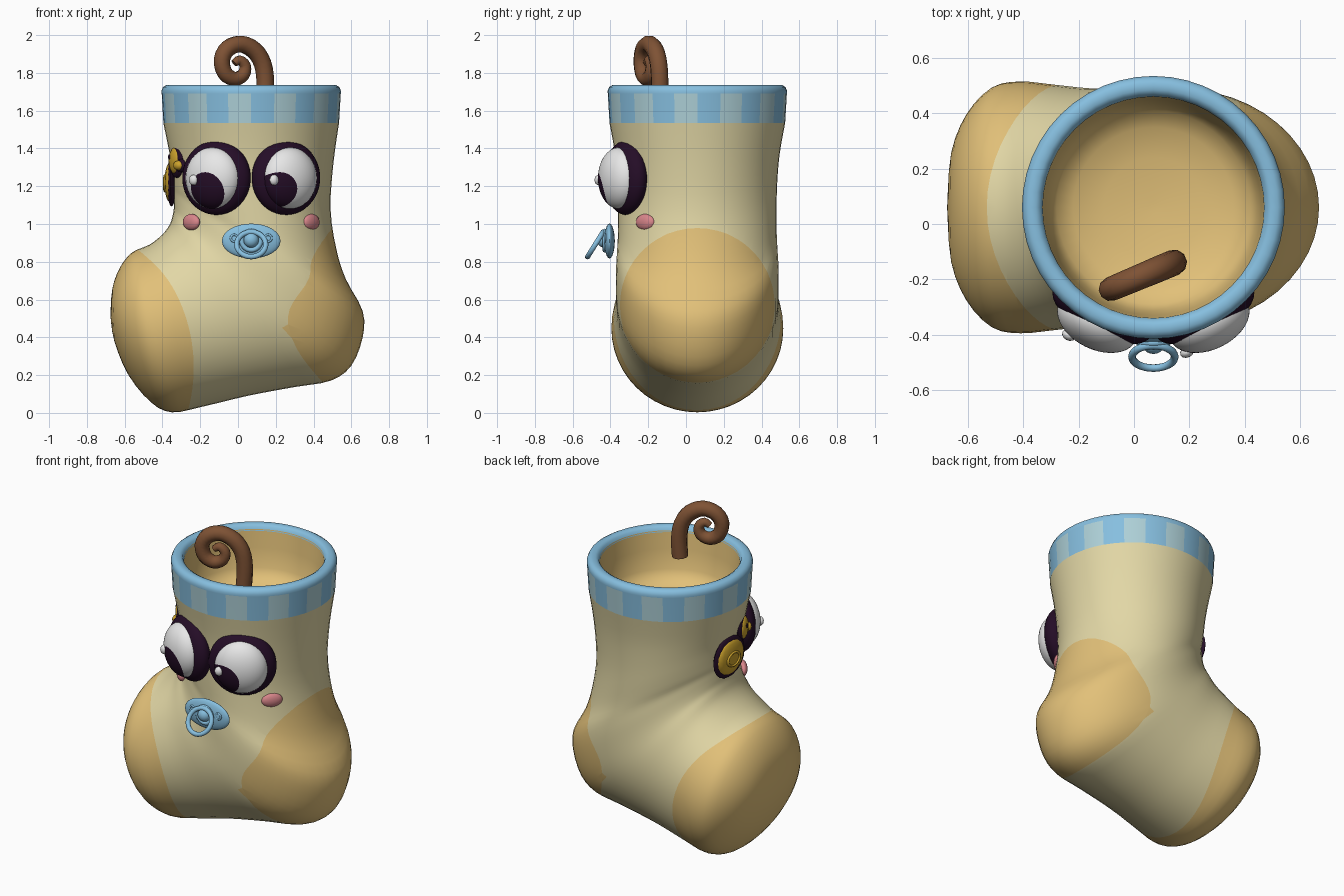
import bpy, bmesh
from math import sin, cos, pi, radians, sqrt
from mathutils import Matrix, Vector

if "Cube" in bpy.data.objects:
    bpy.data.objects.remove(bpy.data.objects["Cube"])

CX, CY = 0.07, 0.06      # axis of the leg
SIDES = 48


def material(name, rgb):
    m = bpy.data.materials.new(name)
    m.diffuse_color = (*rgb, 1)
    m.use_nodes = True
    m.node_tree.nodes["Principled BSDF"].inputs["Base Color"].default_value = m.diffuse_color
    return m


CREAM = material("cream", (0.76, 0.68, 0.38))
OCHRE = material("ochre", (0.76, 0.53, 0.19))
BLUE = material("sky blue", (0.24, 0.52, 0.74))
PALE = material("pale blue", (0.42, 0.63, 0.68))
DARK = material("dark plum", (0.018, 0.004, 0.02))
WHITE = material("white", (0.85, 0.85, 0.85))
PINK = material("pink", (0.70, 0.24, 0.26))
BROWN = material("brown", (0.21, 0.085, 0.035))
GOLD = material("gold", (0.60, 0.36, 0.025))


def finish(bm, name, mats, angle=50):
    bmesh.ops.recalc_face_normals(bm, faces=bm.faces)
    me = bpy.data.meshes.new(name)
    bm.to_mesh(me)
    bm.free()
    ob = bpy.data.objects.new(name, me)
    bpy.context.collection.objects.link(ob)
    for m in mats:
        me.materials.append(m)
    bpy.ops.object.select_all(action='DESELECT')
    ob.select_set(True)
    bpy.context.view_layer.objects.active = ob
    bpy.ops.object.shade_smooth_by_angle(angle=radians(angle))
    return ob


def smooth_rows(rows, n):
    """Catmull-Rom interpolation of tuples."""
    out = []
    for i in range(len(rows) - 1):
        p = [rows[max(0, min(len(rows) - 1, i + k))] for k in (-1, 0, 1, 2)]
        for s in range(n):
            t = s / n
            out.append(tuple(0.5 * (2 * b + (c - a) * t + (2 * a - 5 * b + 4 * c - d) * t * t
                                    + (3 * b - a - 3 * c + d) * t ** 3) for a, b, c, d in zip(*p)))
    return out + [rows[-1]]


def bridge(bm, rings):
    for r0, r1 in zip(rings, rings[1:]):
        for i in range(SIDES):
            j = (i + 1) % SIDES
            bm.faces.new((r0[i], r0[j], r1[j], r1[i]))


def paint(bm, f, index):
    """Cut the mesh along f = 0 and colour the part where f < 0."""
    val = {v: f(v.co) for v in bm.verts}
    new = []
    for e in list(bm.edges):
        v0, v1 = e.verts
        a, b = val[v0], val[v1]
        if a * b < 0:
            new.append(bmesh.utils.edge_split(e, v0, a / (a - b))[1])
    bmesh.ops.connect_verts(bm, verts=new)
    for fc in bm.faces:
        if f(fc.calc_center_median()) < 0:
            fc.material_index = index


# Sock: tilted oval rings from toe to ankle (top x, z, bottom x, z, half width)
rows = [(-.675, .53, -.675, .51, .01), (-.665, .66, -.655, .38, .20), (-.625, .77, -.58, .20, .34),
        (-.56, .85, -.46, .055, .435), (-.47, .89, -.35, .003, .455), (-.40, .945, -.2, .03, .445),
        (-.36, 1.0, .05, .09, .43), (-.345, 1.05, .3, .137, .43), (-.34, 1.08, .49, .17, .43),
        (-.34, 1.11, .60, .25, .43), (-.34, 1.14, .66, .40, .43), (-.34, 1.17, .66, .54, .425),
        (-.342, 1.2, .57, .71, .42), (-.345, 1.25, .52, .87, .42), (-.352, 1.32, .49, 1.08, .422),
        (-.37, 1.41, .505, 1.32, .435), (-.395, 1.535, .535, 1.535, .465)]
bm = bmesh.new()
rings = []
for ax, az, bx, bz, w in smooth_rows(rows, 3):
    ring = []
    for k in range(SIDES):
        t = 2 * pi * k / SIDES
        ring.append(bm.verts.new(((ax + bx) / 2 + (ax - bx) / 2 * cos(t), CY + w * sin(t),
                                  (az + bz) / 2 + (az - bz) / 2 * cos(t))))
    rings.append(ring)
bridge(bm, rings)
bm.faces.new(rings[0])
# heel patch, then toe patch
paint(bm, lambda c: (c.y - CY) ** 2 + (c.z - .57) ** 2 - .41 ** 2 if c.x > .1 else 1, 1)
paint(bm, lambda c: .954 * c.x + .3 * c.z + .248 - .7 * (c.y - CY) ** 2, 1)
finish(bm, "sock_body", [CREAM, OCHRE])


def lathe(name, profile, mats, rule=None):
    bm = bmesh.new()
    rings = [[bm.verts.new((CX + r * cos(2 * pi * k / SIDES), CY + r * sin(2 * pi * k / SIDES), z))
              for k in range(SIDES)] for r, z in profile]
    bridge(bm, rings)
    for i, fc in enumerate(bm.faces):
        if rule:
            fc.material_index = rule(i // SIDES, i % SIDES)
    return bm, rings, mats, name


# Striped cuff with rolled rim
bm, _, mats, name = lathe("cuff", [(.465, 1.535), (.474, 1.69), (.475, 1.705), (.467, 1.725), (.45, 1.735),
                                   (.425, 1.735), (.408, 1.725), (.40, 1.70)], [BLUE, PALE],
                          lambda row, k: (k // 2) % 2 if row == 0 else 0)
finish(bm, name, mats)

# Inner lining with rounded floor
bm, rings, mats, name = lathe("lining", [(.402, 1.71), (.39, 1.6), (.375, 1.48), (.35, 1.43), (.29, 1.395),
                                         (.18, 1.37), (.02, 1.36)], [OCHRE])
bm.faces.new(rings[-1])
bmesh.ops.recalc_face_normals(bm, faces=bm.faces)
lining = finish(bm, name, mats)
lining.data.flip_normals() if lining.data.polygons[-1].normal.z < 0 else None


def frame(deg, z, r):
    """Local frame on the leg: x along the surface, -y outward."""
    a = radians(deg)
    return (Matrix.Translation((CX + r * cos(a), CY + r * sin(a), z))
            @ Matrix.Rotation(a + pi / 2, 4, 'Z'))


def blob(name, mat, mtx, radii, seg=24, spot=None):
    bm = bmesh.new()
    bmesh.ops.create_uvsphere(bm, u_segments=seg, v_segments=max(8, seg * 2 // 3), radius=1)
    bmesh.ops.scale(bm, vec=radii, verts=bm.verts)
    mats = [mat]
    if spot:
        sx, sz, sr = spot
        paint(bm, lambda c: (c.x - sx) ** 2 + (c.z - sz) ** 2 - sr ** 2, 1)
        mats.append(DARK)
    bm.transform(mtx)
    return finish(bm, name, mats, 60)


def torus(name, mat, mtx, major, minor, nu=32, nv=10):
    bm = bmesh.new()
    g = [[bm.verts.new(((major + minor * cos(2 * pi * j / nv)) * cos(2 * pi * i / nu),
                        (major + minor * cos(2 * pi * j / nv)) * sin(2 * pi * i / nu),
                        minor * sin(2 * pi * j / nv))) for j in range(nv)] for i in range(nu)]
    for i in range(nu):
        for j in range(nv):
            i2, j2 = (i + 1) % nu, (j + 1) % nv
            bm.faces.new((g[i][j], g[i2][j], g[i2][j2], g[i][j2]))
    bm.transform(mtx)
    return finish(bm, name, [mat], 60)


# Eyes and cheeks; both pupils look to the same side
for side, deg, px, hx in (("left", 244, 0.0, -.072), ("right", 296, -.095, -.12)):
    blob(side + "_eye_rim", DARK, frame(deg, 1.245, .42), (.197, .09, .197), 32)
    blob(side + "_eyeball", WHITE, frame(deg, 1.243, .46), (.155, .10, .163), 40, (px, -.065, .097))
    hy = -.10 * sqrt(1 - (hx / .155) ** 2)
    blob(side + "_eye_glint", WHITE, frame(deg, 1.243, .46) @ Matrix.Translation((hx, hy, -.01)),
         (.026, .02, .028), 12)
for side, deg in (("left", 221), ("right", 319)):
    blob(side + "_cheek", PINK, frame(deg, 1.01, .42), (.063, .025, .043), 20)

# Pacifier: shield, collar, knob, vent rims and hanging ring
at = lambda x, y, z: Matrix.Translation((CX + x, y, z))
facing = Matrix.Rotation(pi / 2, 4, 'X')
blob("pacifier_shield", BLUE, at(0, -.405, .91), (.155, .028, .092), 28)
torus("pacifier_collar", BLUE, at(0, -.43, .912) @ facing, .05, .013)
blob("pacifier_knob", BLUE, at(0, -.435, .915), (.04, .035, .04), 20)
for s in (-1, 1):
    torus("pacifier_vent", BLUE, at(s * .09, -.425, .925) @ facing, .018, .006, 16, 8)
torus("pacifier_ring", BLUE, at(0, -.48, .892) @ Matrix.Rotation(radians(58), 4, 'X'), .077, .014)

# Duck badge: each piece sits on a dark outline
for part, deg, z, rx, rz in (("body", 178, 1.22, .125, .105), ("head", 201, 1.335, .065, .07)):
    blob("duck_" + part + "_outline", DARK, frame(deg, z, .422), (rx + .022, .025, rz + .022), 16)
    blob("duck_" + part, GOLD, frame(deg, z, .43), (rx, .03, rz), 16)
torus("duck_wing", GOLD, frame(178, 1.215, .456) @ facing @ Matrix.Scale(.75, 4, (0, 1, 0)), .055, .009, 20, 8)
blob("duck_beak_outline", DARK, frame(210, 1.31, .432), (.045, .02, .036), 12)
blob("duck_beak", GOLD, frame(210, 1.31, .445), (.035, .025, .026), 12)
blob("duck_eye", DARK, frame(199, 1.355, .459), (.012, .006, .014), 10)

# Curled stem
path = [(.14, 1.64, 1), (.145, 1.75, 1), (.13, 1.85, 1), (.085, 1.92, 1), (.015, 1.953, .97), (-.053, 1.93, .95),
        (-.085, 1.87, .92), (-.07, 1.80, .88), (-.02, 1.768, .82), (.028, 1.79, .74), (.038, 1.838, .64),
        (.008, 1.868, .54), (-.02, 1.85, .42)]
pts = smooth_rows(path, 3)
cu = bpy.data.curves.new("stem", 'CURVE')
cu.dimensions = '3D'
cu.bevel_depth = .047
cu.bevel_resolution = 3
cu.use_fill_caps = True
sp = cu.splines.new('POLY')
sp.points.add(len(pts) - 1)
for p, (x, z, r) in zip(sp.points, pts):
    p.co = (x, -.2 + .42 * x, z, 1)
    p.radius = r
stem = bpy.data.objects.new("curled_stem", cu)
bpy.context.collection.objects.link(stem)
cu.materials.append(BROWN)
bpy.ops.object.select_all(action='DESELECT')
stem.select_set(True)
bpy.context.view_layer.objects.active = stem
bpy.ops.object.convert(target='MESH')
bpy.ops.object.shade_smooth_by_angle(angle=radians(50))
